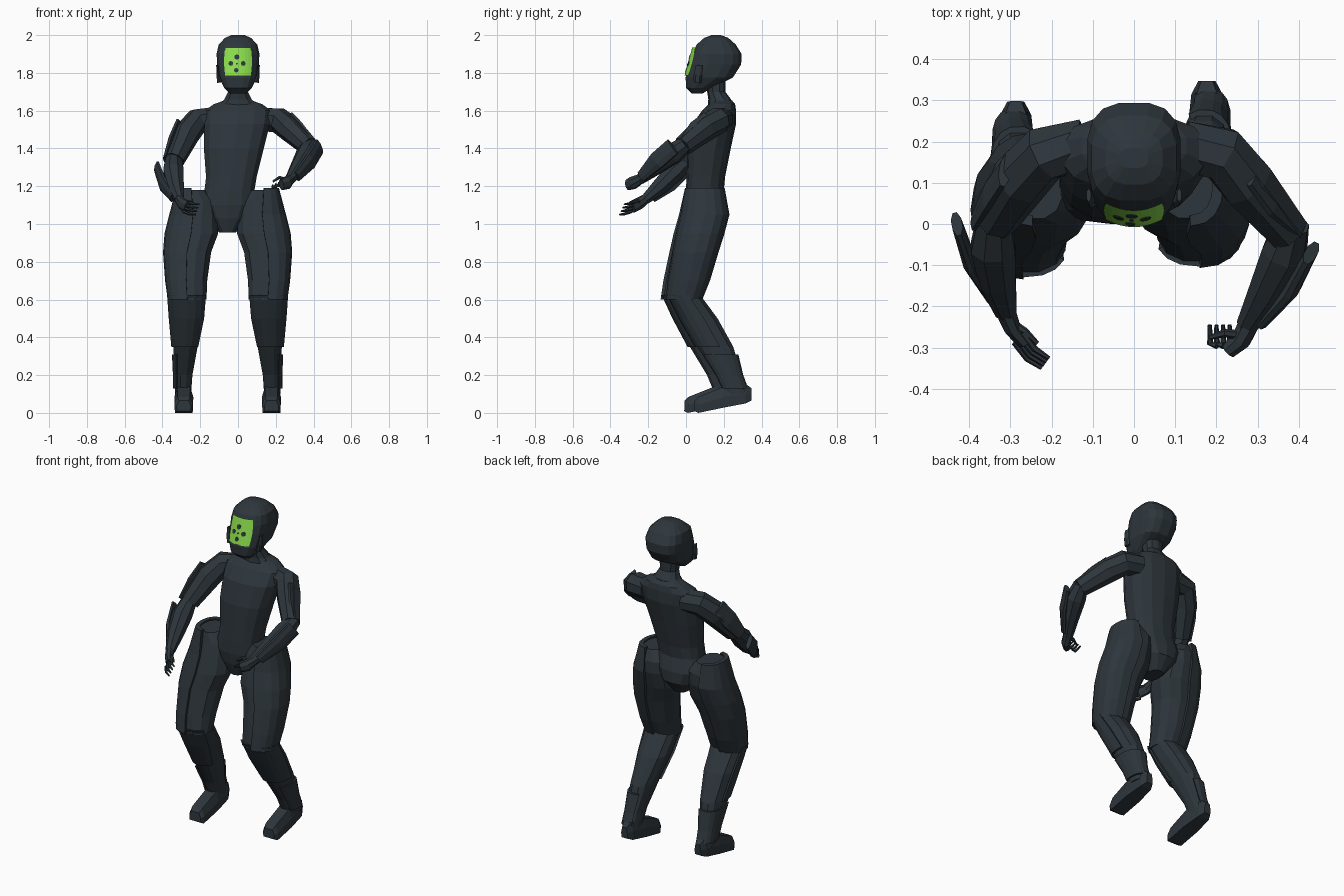
import bpy, bmesh, math
from mathutils import Vector


def material(name, rgb):
    m = bpy.data.materials.new(name)
    m.diffuse_color = (*rgb, 1)
    return m


DARK = material("dark slate", (0.027, 0.037, 0.045))
GREEN = material("visor green", (0.26, 0.72, 0.075))


def finish(name, bm, mat=DARK):
    bmesh.ops.recalc_face_normals(bm, faces=bm.faces)
    me = bpy.data.meshes.new(name)
    bm.to_mesh(me)
    bm.free()
    me.materials.append(mat)
    ob = bpy.data.objects.new(name, me)
    bpy.context.collection.objects.link(ob)
    return ob


def loft(name, rings, warp=None):
    """Skin a list of closed point rings and cap both ends."""
    bm = bmesh.new()
    rows = [[bm.verts.new(warp(*p) if warp else p) for p in r] for r in rings]
    n = len(rows[0])
    for a, b in zip(rows, rows[1:]):
        for i in range(n):
            j = (i + 1) % n
            bm.faces.new((a[i], a[j], b[j], b[i]))
    bm.faces.new(rows[0])
    bm.faces.new(rows[-1])
    return finish(name, bm)


def oval(a, rx, ry, e):
    c, s = math.cos(a), math.sin(a)
    return (math.copysign(abs(c) ** (2 / e), c) * rx,
            math.copysign(abs(s) ** (2 / e), s) * ry)


def slices(table, n=12, e=2.4):
    """Horizontal oval rings from (z, x, y, rx, ry)."""
    out = []
    for z, x, y, rx, ry in table:
        pts = [oval(2 * math.pi * (i + .5) / n, rx, ry, e) for i in range(n)]
        out.append([(x + p, y + q, z) for p, q in pts])
    return out


def shell(table, mid, half, outer=.012, inner=-.014, n=8, e=2.4):
    """Part-round armour plate hugging horizontal oval slices."""
    out = []
    for z, x, y, rx, ry in table:
        angs = [math.radians(mid - half + 2 * half * i / n) for i in range(n + 1)]
        ring = [oval(a, rx + outer, ry + outer, e) for a in angs]
        ring += [oval(a, rx + inner, ry + inner, e) for a in reversed(angs)]
        out.append([(x + p, y + q, z) for p, q in ring])
    return out


def tube(name, path, ref=(0, 0, 1), n=8):
    """Tube along (x, y, z, radius along ref, radius across)."""
    pts = [Vector(p[:3]) for p in path]
    rings = []
    for i, p in enumerate(path):
        t = (pts[min(i + 1, len(pts) - 1)] - pts[max(i - 1, 0)]).normalized()
        r = Vector(ref)
        a = (r - t * r.dot(t)).normalized()
        b = t.cross(a)
        rings.append([pts[i] + a * math.cos(k) * p[3] + b * math.sin(k) * p[-1]
                      for k in (2 * math.pi * (j + .5) / n for j in range(n))])
    return loft(name, rings)


# Torso, pelvis and neck
loft("torso", slices([
    (1.655, 0, .185, .07, .058), (1.635, 0, .19, .13, .07), (1.60, 0, .175, .18, .09),
    (1.53, -.005, .15, .177, .115), (1.40, -.022, .122, .162, .115),
    (1.25, -.035, .105, .137, .102), (1.18, -.045, .1, .135, .1),
    (1.10, -.055, .11, .15, .11), (1.03, -.055, .115, .11, .105),
    (.955, -.055, .1, .045, .065)], 14))
loft("neck", slices([(1.76, 0, .155, .06, .055), (1.70, 0, .16, .055, .048),
                     (1.66, 0, .178, .075, .06), (1.62, 0, .185, .12, .07)], 10))

# Helmet from side outline: z, front y, back y, half width
HEAD = [(1.692, .03, .09, .045), (1.72, .0, .135, .074), (1.775, -.004, .25, .102),
        (1.845, .015, .294, .112), (1.90, .033, .296, .115), (1.95, .055, .265, .104),
        (1.985, .095, .225, .07), (2.0, .135, .185, .035)]
loft("helmet", slices([(z, 0, (f + b) / 2, w, (b - f) / 2) for z, f, b, w in HEAD], 16, 2.8))
for s in (-1, 1):
    tube("ear_plate", [(s * .098, .06, 1.75, .014, .02), (s * .107, .063, 1.79, .009, .022),
                       (s * .11, .07, 1.84, .006, .018)], (1, 0, 0), 6)


# Curved green visor with dark dots
def visor_y(x, z):
    return -.002 + (z - 1.78) * .27 + .022 * (x / .075) ** 2


bm = bmesh.new()
cols, rows = 8, 4
grid = []
for j in range(rows + 1):
    z = 1.785 + .15 * j / rows
    w = .068 + .006 * math.sin(math.pi * j / rows)
    grid.append([bm.verts.new((x, visor_y(x, z) - .007, z))
                 for x in (w * (2 * i / cols - 1) for i in range(cols + 1))])
for j in range(rows):
    for i in range(cols):
        bm.faces.new((grid[j][i], grid[j][i + 1], grid[j + 1][i + 1], grid[j + 1][i]))
bmesh.ops.solidify(bm, geom=bm.faces[:], thickness=.009)
finish("visor", bm, GREEN)
for x, z, r in ((-.006, 1.884, .014), (-.038, 1.85, .013), (.028, 1.85, .013),
                (-.009, 1.814, .012), (-.006, 1.848, .005)):
    bm = bmesh.new()
    pts = [(x + r * math.cos(k), z + r * math.sin(k)) for k in (math.pi * i / 4 for i in range(8))]
    ring = [bm.verts.new((p, visor_y(p, q) - .0095, q)) for p, q in pts]
    back = [bm.verts.new((p, visor_y(p, q) - .003, q)) for p, q in pts]
    bm.faces.new(ring)
    for i in range(8):
        bm.faces.new((ring[i], ring[i - 1], back[i - 1], back[i]))
    finish("visor_dot", bm)

# Legs: mirrored about the hips, left one a little further forward
THIGH = [(1.12, .165, .108, .105, .108), (1.05, .175, .1, .122, .118), (.95, .184, .075, .138, .117),
         (.85, .207, .05, .123, .11), (.70, .212, .015, .107, .1), (.60, .207, -.01, .098, .085)]
SHIN = [(.625, .212, -.008, .1, .085), (.5, .213, .07, .09, .1), (.35, .223, .155, .066, .098),
        (.2, .233, .225, .048, .07), (.1, .236, .265, .044, .064)]
FOOT = [(.045, .01, .065, .036), (.065, 0, .085, .047), (.2, .028, .14, .048),
        (.315, .05, .155, .036), (.347, .065, .13, .02)]
for side, s in (("right", 1), ("left", -1)):
    def place(x, y, z, s=s):
        return (-.055 + s * x, y - (.055 * (1.2 - z) / 1.2 if s < 0 else 0), z)
    loft(side + "_thigh", slices([(1.18, .185, .1, .07, .088)] + THIGH), place)
    loft(side + "_thigh_panel", shell([(1.19, .187, .1, .073, .093)] + THIGH[1:], 0, 88), place)
    loft(side + "_shin", slices(SHIN), place)
    loft(side + "_shin_guard", shell(SHIN[:3], -70, 80, .01), place)
    loft(side + "_ankle_guard", shell([(.31, .226, .175, .06, .094), SHIN[3],
                                       (.13, .235, .255, .046, .066)], 35, 85, .009), place)
    loft(side + "_foot", [[(.232 + p * w, y, q) for p, q in
                           ((-1, lo), (1, lo), (1.05, (lo + hi) / 2), (.7, hi), (-.7, hi),
                            (-1.05, (lo + hi) / 2))] for y, lo, hi, w in FOOT], place)

# Right-of-picture arm, elbow out and fist curled
tube("right_upper_arm", [(.12, .19, 1.555, .065), (.215, .17, 1.548, .07),
                         (.275, .1, 1.505, .07), (.375, -.02, 1.41, .053)])
tube("right_forearm", [(.385, .0, 1.425, .042), (.365, -.07, 1.372, .058),
                       (.32, -.165, 1.3, .045), (.275, -.245, 1.235, .028)])
tube("right_upper_arm_guard", [(.285, .125, 1.555, .016, .05), (.335, .06, 1.5, .018, .055),
                               (.402, -.01, 1.425, .012, .035)], (1, .5, .6))
tube("right_forearm_guard", [(.43, -.07, 1.41, .016, .05), (.385, -.155, 1.335, .02, .05),
                             (.312, -.238, 1.25, .014, .03)], (1, -.4, .1))
tube("right_palm", [(.28, -.24, 1.24, .027), (.26, -.28, 1.218, .036, .026),
                    (.23, -.308, 1.207, .03, .02)])
for i in range(4):
    x, z = .238 - .016 * i, 1.222 - .006 * i
    tube("right_finger", [(x + .012, -.295, z, .009), (x - .005, -.29, z - .012, .008),
                          (x - .006, -.245, z + .002, .005)], n=6)
tube("right_thumb", [(.26, -.27, 1.23, .012), (.22, -.265, 1.247, .01),
                     (.185, -.275, 1.225, .006)], n=6)

# Left-of-picture arm, hanging lower with open hand
tube("left_upper_arm", [(-.12, .19, 1.555, .065), (-.215, .172, 1.545, .07),
                        (-.275, .11, 1.475, .072), (-.335, .01, 1.34, .054)], (1, 0, 0))
tube("left_forearm", [(-.34, .025, 1.355, .042), (-.342, -.055, 1.28, .058),
                      (-.33, -.14, 1.195, .047), (-.31, -.215, 1.13, .028)], (1, 0, 0))
tube("left_upper_arm_guard", [(-.313, .13, 1.53, .016, .05), (-.35, .075, 1.44, .018, .055),
                              (-.385, .01, 1.34, .012, .035)], (-1, .3, .2))
tube("left_forearm_guard", [(-.43, .0, 1.3, .014, .045), (-.4, -.09, 1.215, .018, .05),
                            (-.345, -.18, 1.14, .014, .03)], (-1, -.2, 0))
tube("left_palm", [(-.312, -.21, 1.135, .026), (-.297, -.25, 1.108, .034, .022),
                   (-.27, -.285, 1.09, .034, .018)])
for i in range(4):
    o = Vector((.006, .008, .018)) * (i - 1.5)
    path = [((-.28, -.275, 1.093), .009), ((-.25, -.315, 1.08), .008), ((-.215, -.338, 1.077), .005)]
    tube("left_finger", [(*(Vector(p) + o), r) for p, r in path], n=6)
tube("left_thumb", [(-.3, -.24, 1.12, .012), (-.265, -.26, 1.12, .009),
                    (-.235, -.29, 1.11, .006)], n=6)
